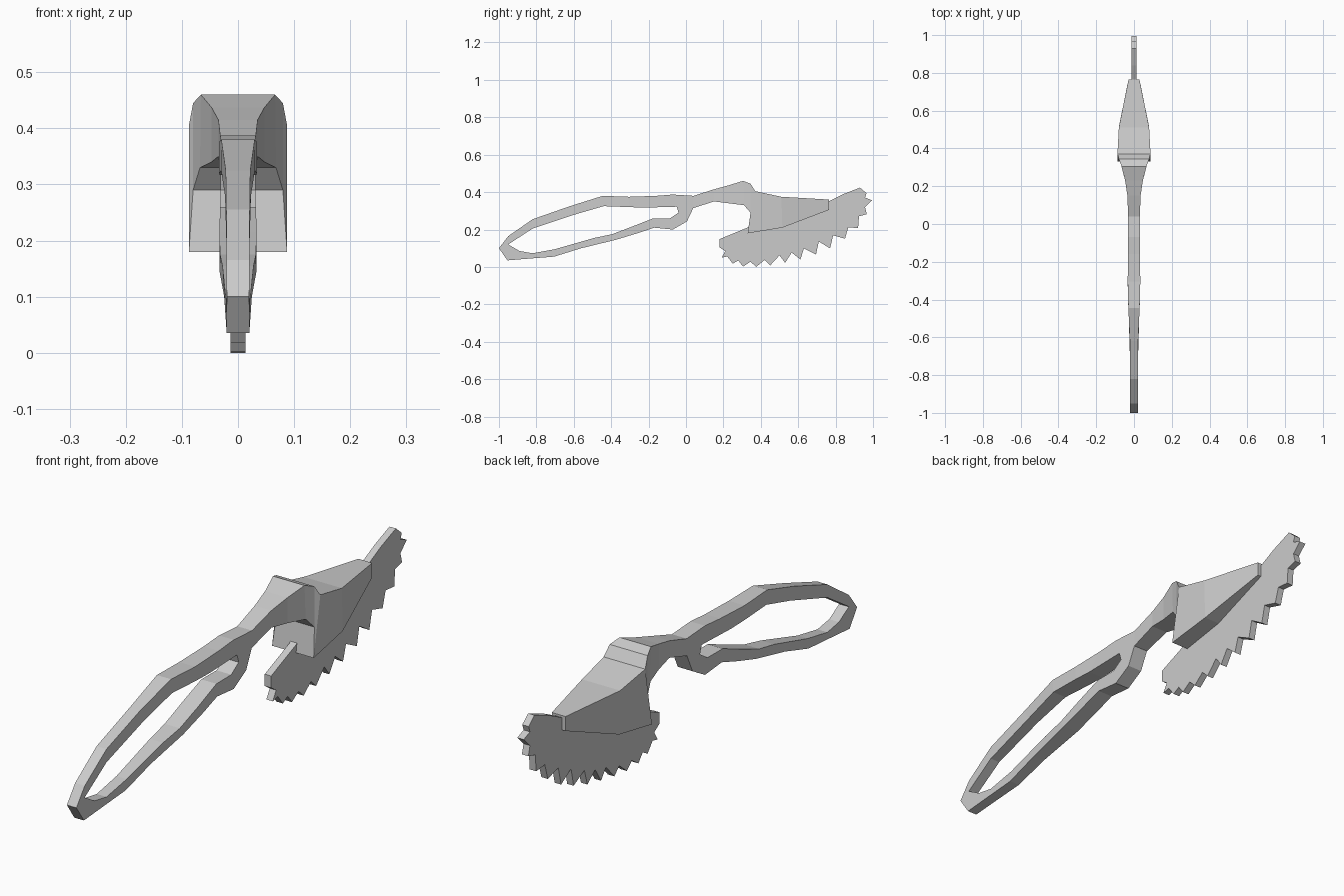
import bpy, bmesh

def make_object(name, bm):
    bmesh.ops.recalc_face_normals(bm, faces=bm.faces[:])
    me = bpy.data.meshes.new(name)
    bm.to_mesh(me)
    bm.free()
    ob = bpy.data.objects.new(name, me)
    bpy.context.collection.objects.link(ob)
    return ob

def half_width(y):
    # plan-view half width along the tool, linear between stations
    stations = [(-1, .020), (-.62, .022), (-.35, .034), (-.1, .031), (.04, .031),
                (.15, .035), (.23, .047), (.308, .067), (.345, .080), (.37, .0875),
                (.515, .080), (.765, .029)]
    for (a, wa), (b, wb) in zip(stations, stations[1:]):
        if y <= b:
            return wa + (wb - wa) * max(0, y - a) / (b - a)
    return stations[-1][1]

def strip(name, pairs):
    # box-section bar swept through pairs of side-view edge points
    bm = bmesh.new()
    rings = []
    for y1, z1, y2, z2 in pairs:
        w1, w2 = half_width(y1), half_width(y2)
        if z2 == .18 and y2 == .33:
            w2 = .0875            # flared lower lip of the housing
        rings.append([bm.verts.new(p) for p in
                      ((-w1, y1, z1), (w1, y1, z1), (w2, y2, z2), (-w2, y2, z2))])
    for r, s in zip(rings, rings[1:]):
        for i in range(4):
            j = (i + 1) % 4
            bm.faces.new((r[i], r[j], s[j], s[i]))
    bm.faces.new(rings[0])
    bm.faces.new(rings[-1])
    return make_object(name, bm)

# each row: outer y, z, inner y, z
lower_grip = [
    (.04, .317, -.05, .322), (.005, .243, -.04, .290), (-.07, .20, -.085, .260),
    (-.17, .21, -.175, .260), (-.26, .18, -.29, .215), (-.375, .145, -.395, .175),
    (-.56, .10, -.49, .155), (-.705, .055, -.70, .095), (-.82, .046, -.82, .073),
    (-.955, .035, -.89, .085), (-1, .10, -.95, .120)]
upper_grip = [
    (-.95, .165, -.945, .124), (-.82, .255, -.82, .205), (-.62, .325, -.595, .280),
    (-.445, .38, -.44, .325), (-.305, .375, -.305, .320), (-.16, .38, -.225, .317),
    (-.07, .387, -.05, .322), (.04, .38, .04, .315)]
# neck flaring into the blade housing
housing = [
    (.15, .415, .15, .350), (.23, .437, .23, .340), (.305, .46, .31, .330),
    (.345, .445, .345, .290), (.37, .405, .33, .18), (.51, .375, .515, .21),
    (.765, .36, .765, .305)]
strip("handle_and_housing", lower_grip + upper_grip + housing)

# toothed blade, flat plate
teeth = [
    (.18, .155), (.33, .217), (.40, .28), (.70, .33), (.765, .358), (.84, .395), (.93, .43),
    (.965, .40), (.957, .377), (.995, .362), (.957, .325), (.967, .288), (.925, .277),
    (.920, .213), (.868, .218), (.850, .157), (.787, .175), (.770, .105), (.710, .142),
    (.695, .072), (.630, .105), (.612, .045), (.565, .083), (.530, .028), (.500, .068),
    (.450, .014), (.420, .043), (.375, .006), (.345, .034), (.305, .008), (.280, .040),
    (.250, .024), (.220, .062), (.190, .055), (.210, .090), (.180, .110)]
bm = bmesh.new()
low = min(z for y, z in teeth)
face = bm.faces.new([bm.verts.new((-.0135, y, z - low)) for y, z in teeth])
ext = bmesh.ops.extrude_face_region(bm, geom=[face], use_keep_orig=True)
for v in ext["geom"]:
    if isinstance(v, bmesh.types.BMVert):
        v.co.x = .0135
make_object("toothed_blade", bm)
